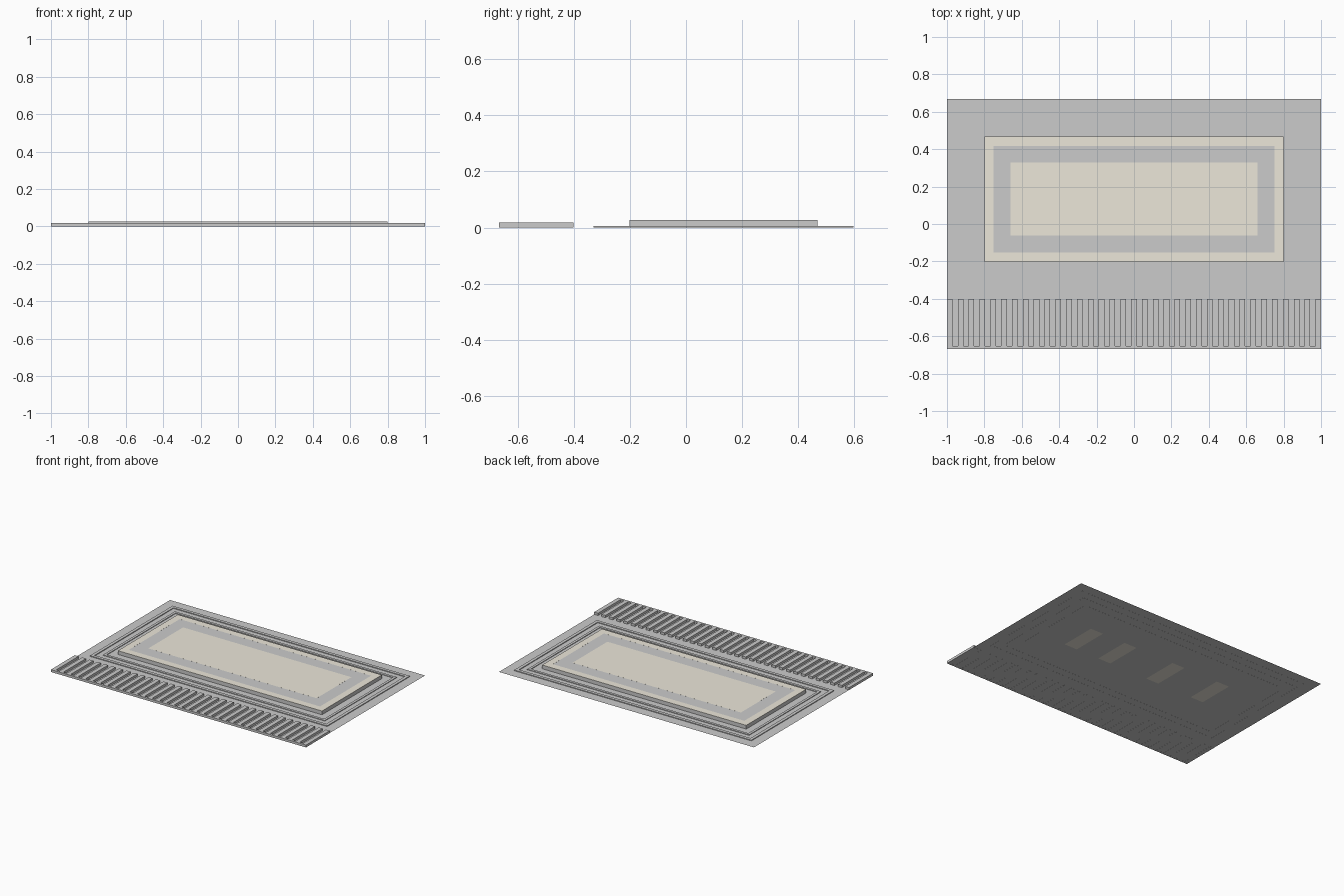
import bpy, bmesh

if "Cube" in bpy.data.objects:
    bpy.data.objects.remove(bpy.data.objects["Cube"])

CY = 0.133  # centre line of the raised platform and its surround
cream = bpy.data.materials.new("cream")
cream.diffuse_color = (0.84, 0.80, 0.70, 1)
cream.use_nodes = True
cream.node_tree.nodes["Principled BSDF"].inputs["Base Color"].default_value = cream.diffuse_color


def finish(bm, name, mat=None):
    bmesh.ops.recalc_face_normals(bm, faces=bm.faces)
    me = bpy.data.meshes.new(name)
    bm.to_mesh(me)
    bm.free()
    ob = bpy.data.objects.new(name, me)
    bpy.context.collection.objects.link(ob)
    if mat:
        me.materials.append(mat)
    return ob


def add_box(bm, x0, x1, y0, y1, z0, z1):
    vs = bmesh.ops.create_cube(bm, size=1)["verts"]
    for v in vs:
        v.co.x = x1 if v.co.x > 0 else x0
        v.co.y = y1 if v.co.y > 0 else y0
        v.co.z = z1 if v.co.z > 0 else z0


def box(name, x0, x1, y0, y1, z0, z1, mat=None):
    bm = bmesh.new()
    add_box(bm, x0, x1, y0, y1, z0, z1)
    return finish(bm, name, mat)


def sheet(name, x0, x1, y0, y1, z, mat=None):
    bm = bmesh.new()
    bm.faces.new([bm.verts.new((x, y, z)) for x, y in
                  ((x0, y0), (x1, y0), (x1, y1), (x0, y1))])
    return finish(bm, name, mat)


def frame(name, hx, hy, w, z0, z1, mat=None):
    """Rectangular ring of width w, outer half sizes hx and hy."""
    bm = bmesh.new()
    corners = ((-1, -1), (1, -1), (1, 1), (-1, 1))
    rings = []
    for inset, z in ((0, z0), (0, z1), (w, z1), (w, z0)):
        rings.append([bm.verts.new((sx * (hx - inset), CY + sy * (hy - inset), z))
                      for sx, sy in corners])
    for k in range(4):
        a, b = rings[k], rings[(k + 1) % 4]
        for i in range(4):
            j = (i + 1) % 4
            bm.faces.new((a[i], a[j], b[j], b[i]))
    return finish(bm, name, mat)


# thin ground sheet
sheet("ground_sheet", -1, 1, -0.667, 0.667, 0.0005)

# low curbs around the platform
frame("outer_curb", 0.93, 0.463, 0.022, 0, 0.006)
frame("inner_curb", 0.87, 0.403, 0.018, 0, 0.005)

# raised platform with cream inlays around a grey band
box("platform", -0.8, 0.8, CY - 0.335, CY + 0.335, 0, 0.0262)
frame("cream_rim", 0.8, 0.335, 0.05, 0.0255, 0.0270, cream)
frame("grey_band", 0.75, 0.285, 0.09, 0.0255, 0.0268)
box("cream_centre", -0.66, 0.66, CY - 0.195, CY + 0.195, 0.0255, 0.0270, cream)

# cream panels on the underside
for i, x in enumerate((0.53, 0.25, -0.15, -0.52)):
    sheet(f"under_panel_{i + 1}", x - 0.05, x + 0.05, CY - 0.13, CY + 0.13, -0.0001, cream)

# front comb: teeth joined by a narrow front bar
bm = bmesh.new()
teeth, tooth = 35, 0.030
pitch = (2 - tooth) / (teeth - 1)
for i in range(teeth):
    x = -1 + i * pitch
    add_box(bm, x, x + tooth, -0.652, -0.4, 0, 0.017)
add_box(bm, -1, 1, -0.667, -0.652, 0, 0.017)
finish(bm, "front_comb")
